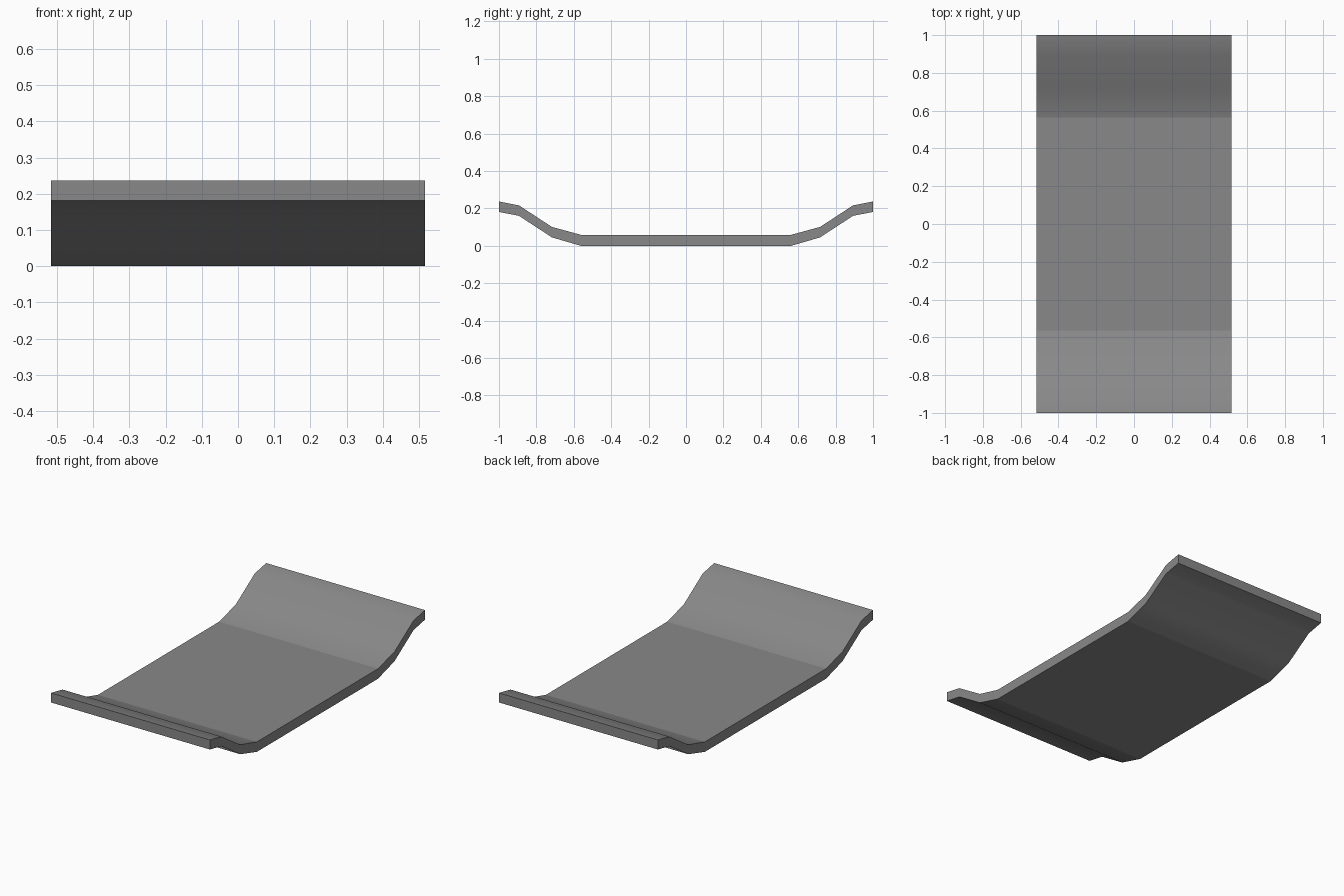
import bpy
import bmesh

default = bpy.data.objects.get("Cube")
if default:
    bpy.data.objects.remove(default, do_unlink=True)

HALF_WIDTH = 0.517
THICKNESS = 0.056

# Underside of one upturned end, from the flat middle outwards (y, z)
half = [(0.563, 0.003), (0.717, 0.045), (0.893, 0.160), (1.0, 0.181)]
lower = [(-y, z) for y, z in reversed(half)] + half
upper = [(y, z + THICKNESS) for y, z in lower]
lower[3:5] = [(-0.563, 0.0), (0.563, 0.0)]

grey = bpy.data.materials.new("mid grey")
grey.use_nodes = True
colour = (0.25, 0.25, 0.25, 1)
grey.diffuse_color = colour
grey.node_tree.nodes["Principled BSDF"].inputs["Base Color"].default_value = colour

# Bent plate: strips between the cross-section's stations
bm = bmesh.new()


def row(points, x):
    return [bm.verts.new((x, y, z)) for y, z in points]


top_r, top_l = row(upper, -HALF_WIDTH), row(upper, HALF_WIDTH)
low_r, low_l = row(lower, -HALF_WIDTH), row(lower, HALF_WIDTH)
for a, b in ((top_r, top_l), (low_l, low_r), (low_r, top_r), (top_l, low_l)):
    for i in range(len(upper) - 1):
        bm.faces.new((a[i], b[i], b[i + 1], a[i + 1]))
for i in (0, -1):
    bm.faces.new((top_r[i], top_l[i], low_l[i], low_r[i]))
bmesh.ops.recalc_face_normals(bm, faces=bm.faces)

# Smooth the curved ends, keeping the rims and the flat middle crisp
for face in bm.faces:
    face.smooth = True
for edge in bm.edges:
    y = abs(edge.verts[0].co.y)
    across = abs(edge.verts[0].co.x - edge.verts[1].co.x) > HALF_WIDTH
    edge.smooth = across and 0.6 < y < 0.95

mesh = bpy.data.meshes.new("curved_plate")
bm.to_mesh(mesh)
bm.free()
mesh.materials.append(grey)
plate = bpy.data.objects.new("curved_plate", mesh)
bpy.context.collection.objects.link(plate)
